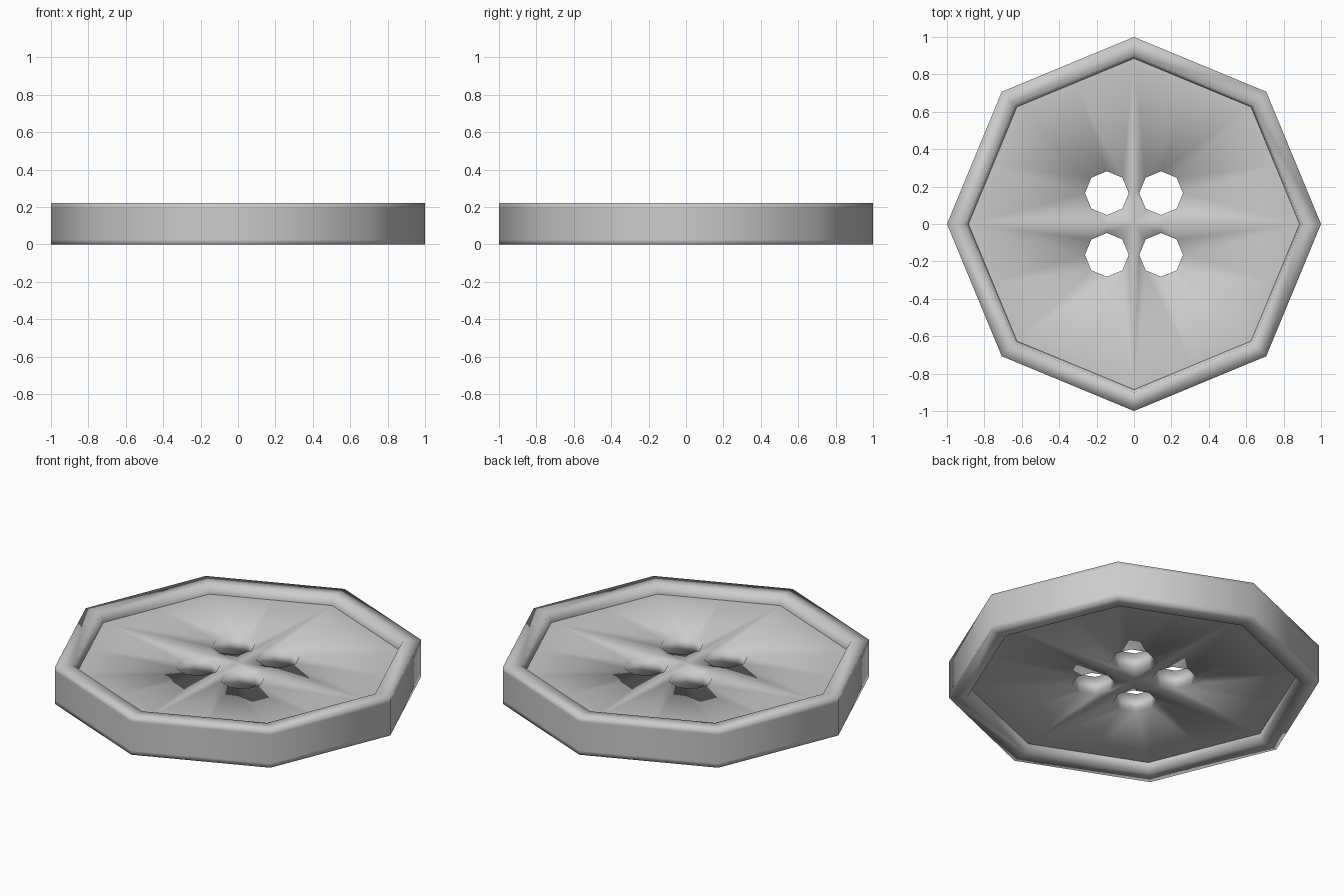
import bpy, bmesh, math
from mathutils import Vector

if "Cube" in bpy.data.objects:
    bpy.data.objects.remove(bpy.data.objects["Cube"])

H, ZT, ZB = 0.22, 0.165, 0.055   # rim height, top and bottom of the plate
R_IN = 0.885                     # plate corner radius
HX, HY, HR = 0.145, 0.165, 0.117 # thread hole centre and radius


def polar(r, deg):
    a = math.radians(deg)
    return Vector((r * math.cos(a), r * math.sin(a)))


def finish(name, bm):
    bmesh.ops.remove_doubles(bm, verts=bm.verts, dist=1e-4)
    bmesh.ops.recalc_face_normals(bm, faces=bm.faces)
    for f in bm.faces:
        f.smooth = True
    mesh = bpy.data.meshes.new(name)
    bm.to_mesh(mesh)
    bm.free()
    obj = bpy.data.objects.new(name, mesh)
    bpy.context.collection.objects.link(obj)
    return obj


# Raised eight-sided rim, swept from a cross-section of (radius, height)
profile = [(R_IN, ZB), (0.9, 0), (1, 0), (1, 0.025),
           (1, H - 0.025), (1, H), (0.9, H), (R_IN, ZT)]
bm = bmesh.new()
rings = []
for k in range(8):
    rings.append([bm.verts.new((*polar(r, 45 * k), z)) for r, z in profile])
for k in range(8):
    a, b = rings[k], rings[(k + 1) % 8]
    for j in range(len(profile)):
        n = (j + 1) % len(profile)
        bm.faces.new((a[j], b[j], b[n], a[n]))
finish("rim", bm)

# Recessed plate: each quarter is a ring of quads around one thread hole
c0, c45, c90 = (polar(R_IN, a) for a in (0, 45, 90))
border = [(c0 + c45) / 2, c45, (c45 + c90) / 2, c90,
          Vector((0, HY)), Vector((0, 0)), Vector((HX, 0)), c0]
hole = [Vector((HX, HY)) + polar(HR, 45 * k) for k in range(8)]
bm = bmesh.new()
for sx in (1, -1):
    for sy in (1, -1):
        def layer(points, z):
            return [bm.verts.new((sx * p.x, sy * p.y, z)) for p in points]
        ot, ht = layer(border, ZT), layer(hole, ZT)
        ob, hb = layer(border, ZB), layer(hole, ZB)
        for k in range(8):
            n = (k + 1) % 8
            bm.faces.new((ot[k], ot[n], ht[n], ht[k]))
            bm.faces.new((ob[n], ob[k], hb[k], hb[n]))
            bm.faces.new((ht[k], ht[n], hb[n], hb[k]))
finish("plate", bm)
